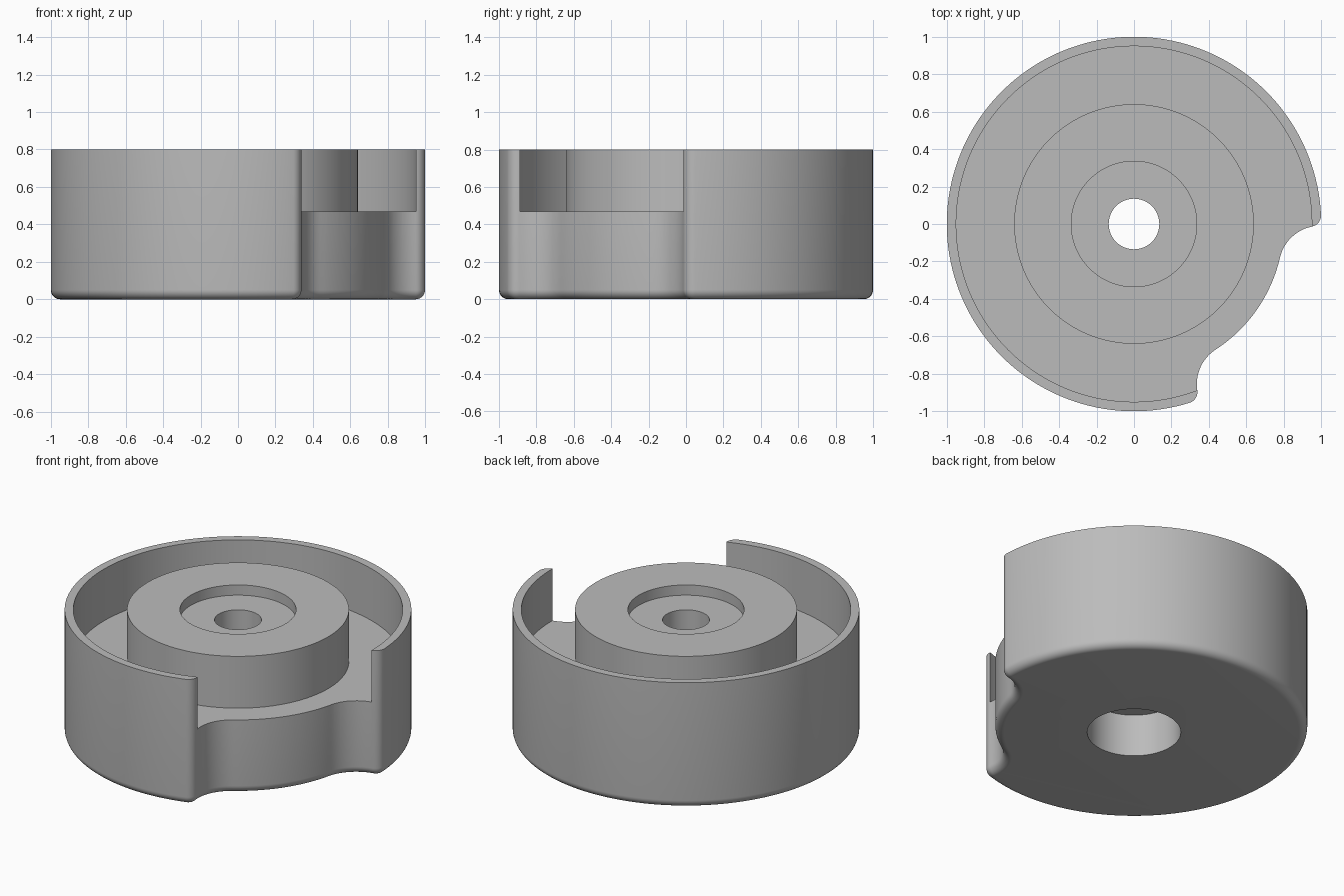
import bpy, bmesh
from math import sin, cos, pi, radians, atan2
from mathutils import Vector

if "Cube" in bpy.data.objects:
    bpy.data.objects.remove(bpy.data.objects["Cube"], do_unlink=True)

HEIGHT = 0.8
FILLET = 0.05
NOTCH_DIR = radians(-35)      # direction the notch faces

grey = bpy.data.materials.new("grey")
grey.use_nodes = True
COLOUR = (0.5, 0.5, 0.5, 1)
grey.diffuse_color = COLOUR
grey.node_tree.nodes["Principled BSDF"].inputs["Base Color"].default_value = COLOUR


def polar(r, a):
    return Vector((r * cos(a), r * sin(a)))


def arc(centre, r, a0, a1, n):
    return [centre + polar(r, a0 + (a1 - a0) * i / n) for i in range(n)]


def outline(inset):
    """Round body outline with a blended notch, offset inwards."""
    base_r, hollow_r, corner_r = 0.8, 0.22, 0.06
    a_hollow, a_corner = radians(22), radians(37.75)
    hollow = polar(base_r + hollow_r, a_hollow)
    corner = polar(1 - corner_r, a_corner)
    d = corner - hollow
    toward = atan2(d.y, d.x)
    origin = Vector((0, 0))
    half = arc(origin, base_r - inset, 0, a_hollow, 12)
    half += arc(hollow, hollow_r + inset, a_hollow + pi, toward, 12)
    half += arc(corner, corner_r - inset, toward - pi, a_corner, 10)
    half += arc(origin, 1 - inset, a_corner, pi, 64)
    half.append(polar(1 - inset, pi))
    full = half + [Vector((p.x, -p.y)) for p in reversed(half[1:-1])]
    return [polar(p.length, atan2(p.y, p.x) + NOTCH_DIR) for p in full]


def make_object(name, bm):
    bmesh.ops.recalc_face_normals(bm, faces=bm.faces)
    mesh = bpy.data.meshes.new(name)
    bm.to_mesh(mesh)
    bm.free()
    mesh.materials.append(grey)
    ob = bpy.data.objects.new(name, mesh)
    bpy.context.collection.objects.link(ob)
    return ob


def bridge(bm, a, b):
    n = len(a)
    for i in range(n):
        j = (i + 1) % n
        bm.faces.new((a[i], a[j], b[j], b[i]))


def lathe(name, profile, closed, steps=128):
    """Revolve (radius, z) points; open profiles get flat caps."""
    bm = bmesh.new()
    rings = [[bm.verts.new((*polar(r, 2 * pi * i / steps), z)) for i in range(steps)]
             for r, z in profile]
    for a, b in zip(rings, rings[1:]):
        bridge(bm, a, b)
    if closed:
        bridge(bm, rings[-1], rings[0])
    else:
        bm.faces.new(rings[0])
        bm.faces.new(rings[-1])
    return make_object(name, bm)


# Solid body with a rounded bottom edge
levels = []
for i in range(9):
    t = pi / 2 * i / 8
    levels.append((FILLET * (1 - sin(t)), FILLET * (1 - cos(t))))
levels.append((0, HEIGHT))
bm = bmesh.new()
rings = [[bm.verts.new((p.x, p.y, z)) for p in outline(inset)] for inset, z in levels]
for a, b in zip(rings, rings[1:]):
    bridge(bm, a, b)
bm.faces.new(rings[0])
bm.faces.new(rings[-1])
body = make_object("cup_body", bm)

# Ring channel around the hub; it opens through the notch
channel = lathe("channel_cutter",
                [(0.64, 0.47), (0.95, 0.47), (0.95, 1), (0.64, 1)], True)
# Top recess, through bore and wider bottom bore
bore = lathe("bore_cutter",
             [(0.335, 1), (0.335, 0.735), (0.135, 0.735),
              (0.135, 0.27), (0.27, 0.27), (0.27, -0.2)], False)

bpy.ops.object.select_all(action='DESELECT')
bpy.context.view_layer.objects.active = body
body.select_set(True)
for cutter in (channel, bore):
    cutter.hide_render = True
    mod = body.modifiers.new(cutter.name, 'BOOLEAN')
    mod.operation = 'DIFFERENCE'
    mod.solver = 'EXACT'
    mod.object = cutter
    bpy.ops.object.modifier_apply(modifier=mod.name)
    bpy.data.objects.remove(cutter, do_unlink=True)
bpy.ops.object.shade_smooth_by_angle(angle=radians(30))
